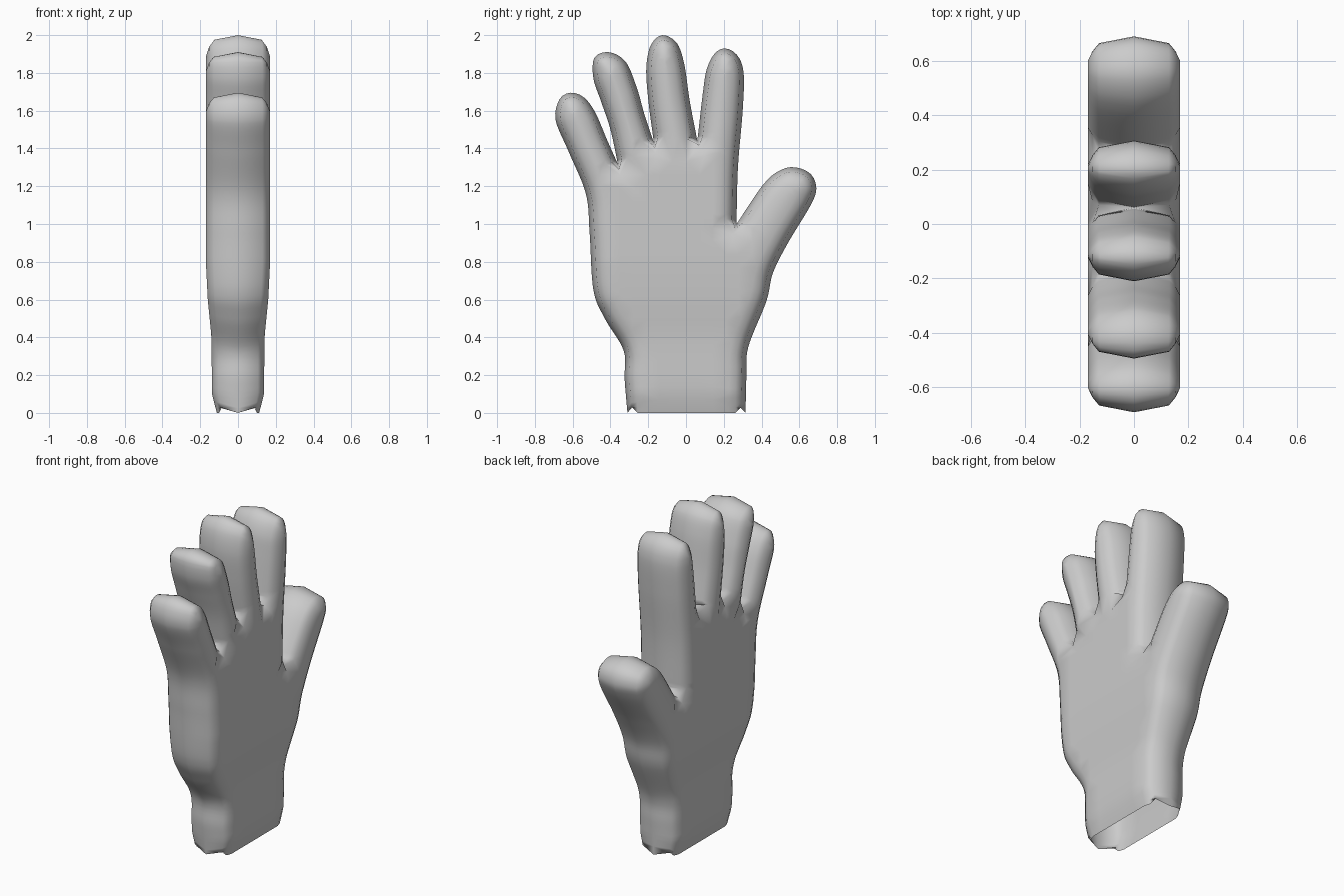
import bpy
from mathutils import Vector
from mathutils.geometry import delaunay_2d_cdt, intersect_point_line

cube = bpy.data.objects.get("Cube")
if cube:
    bpy.data.objects.remove(cube)

# Outline pieces (y, z): each is a smooth run between two creases
WRIST_TO_LITTLE = [(-.31, 0), (-.325, .18), (-.33, .33), (-.43, .5), (-.49, .65), (-.51, .95),
                   (-.53, 1.16), (-.62, 1.38), (-.69, 1.55), (-.67, 1.66), (-.61, 1.695),
                   (-.54, 1.67), (-.48, 1.59), (-.42, 1.45), (-.36, 1.315)]
RING = [(-.36, 1.315), (-.4, 1.5), (-.45, 1.65), (-.49, 1.77), (-.485, 1.88), (-.41, 1.91),
        (-.32, 1.86), (-.26, 1.72), (-.22, 1.58), (-.17, 1.43)]
MIDDLE = [(-.17, 1.43), (-.2, 1.66), (-.21, 1.83), (-.185, 1.95), (-.125, 2), (-.05, 1.96),
          (-.01, 1.85), (.02, 1.65), (.06, 1.44)]
INDEX = [(.06, 1.44), (.09, 1.7), (.11, 1.82), (.15, 1.9), (.205, 1.93), (.27, 1.895),
         (.305, 1.8), (.3, 1.6), (.275, 1.3), (.267, 1)]
THUMB = [(.267, 1), (.41, 1.21), (.5, 1.285), (.58, 1.3), (.66, 1.265), (.69, 1.19),
         (.66, 1.1), (.54, .9), (.46, .74), (.425, .59), (.33, .35), (.32, .2), (.315, 0)]

STEP = .025
RINGS = (.025, .055, .09)


def smooth_run(points):
    """Catmull-Rom curve through the points, sampled about every STEP."""
    p = [Vector(q) for q in points]
    p = [p[0] * 2 - p[1]] + p + [p[-1] * 2 - p[-2]]
    out = []
    for a, b, c, d in zip(p, p[1:], p[2:], p[3:]):
        n = max(2, round((c - b).length / STEP))
        for i in range(n):
            t = i / n
            out.append((b * 2 + (c - a) * t + (a * 2 - b * 5 + c * 4 - d) * t ** 2
                        + (b * 3 - a - c * 3 + d) * t ** 3) / 2)
    return out


def ramp(value, stops):
    """Piecewise linear lookup."""
    for (x0, y0), (x1, y1) in zip(stops, stops[1:]):
        if value <= x1:
            return y0 + (y1 - y0) * max(0, value - x0) / (x1 - x0)
    return stops[-1][1]


outline = []
for run in (WRIST_TO_LITTLE, RING, MIDDLE, INDEX, THUMB):
    outline += smooth_run(run)
outline.append(Vector(THUMB[-1]))


def rim_distance(p):
    best = 9
    for a, b in zip(outline, outline[1:]):
        q, t = intersect_point_line(p, a, b)
        q = a.lerp(b, min(1, max(0, t)))
        best = min(best, (p - q.to_2d()).length)
    return best


# Flat layout: outline, cuff edge, bevel rings, then a loose grid on the palm
left, right = outline[0].x, outline[-1].x
cuff = [right - d for d in RINGS] + [.15, .07, 0, -.07, -.15] + [left + d for d in RINGS[::-1]]
points = outline + [Vector((y, 0)) for y in cuff]
border = len(points)
for inset in RINGS:
    for i in range(1, len(outline) - 1):
        along = (outline[i + 1] - outline[i - 1]).normalized()
        p = outline[i] + Vector((along.y, -along.x)) * inset
        if (p.y > .02 and rim_distance(p) > inset - .004
                and all((p - q).length > .012 for q in points)):
            points.append(p)
for i in range(-7, 8):
    for j in range(1, 26):
        p = Vector((i * .07, j * .07))
        inside = left - .2 < p.x < .4 and p.y < 1.5
        if inside and rim_distance(p) > .12:
            points.append(p)

flat, _, faces, *_ = delaunay_2d_cdt(points, [], [list(range(border))[::-1]], 1, 1e-5)

# Raise the layout: rounded rim, flat palm, thinner wrist, scalloped cuff
verts = []
for p in flat:
    d = rim_distance(p)
    thick = ramp(p.y, [(0, .112), (.1, .138), (.4, .14), (.6, .16), (.8, .17)])
    x = thick * ramp(d, [(0, 0), (.025, .76), (.055, .9), (.09, 1)])
    z = p.y
    if z < .005:
        z = ramp(d, [(0, 0), (.025, .03), (.055, 0), (.09, 0)])
    verts.append((0 if d < .0005 else x, p.x, z))

mesh = bpy.data.meshes.new("glove")
mesh.from_pydata(verts, [], faces)
mesh.validate()
glove = bpy.data.objects.new("glove", mesh)
bpy.context.collection.objects.link(glove)

# Second half by mirroring, open at the cuff
mirror = glove.modifiers.new("other_side", 'MIRROR')
mirror.merge_threshold = .0005
mesh.shade_smooth()

grey = bpy.data.materials.new("light_grey")
grey.use_nodes = True
colour = (.6, .6, .6, 1)
grey.diffuse_color = colour
grey.node_tree.nodes["Principled BSDF"].inputs["Base Color"].default_value = colour
mesh.materials.append(grey)
